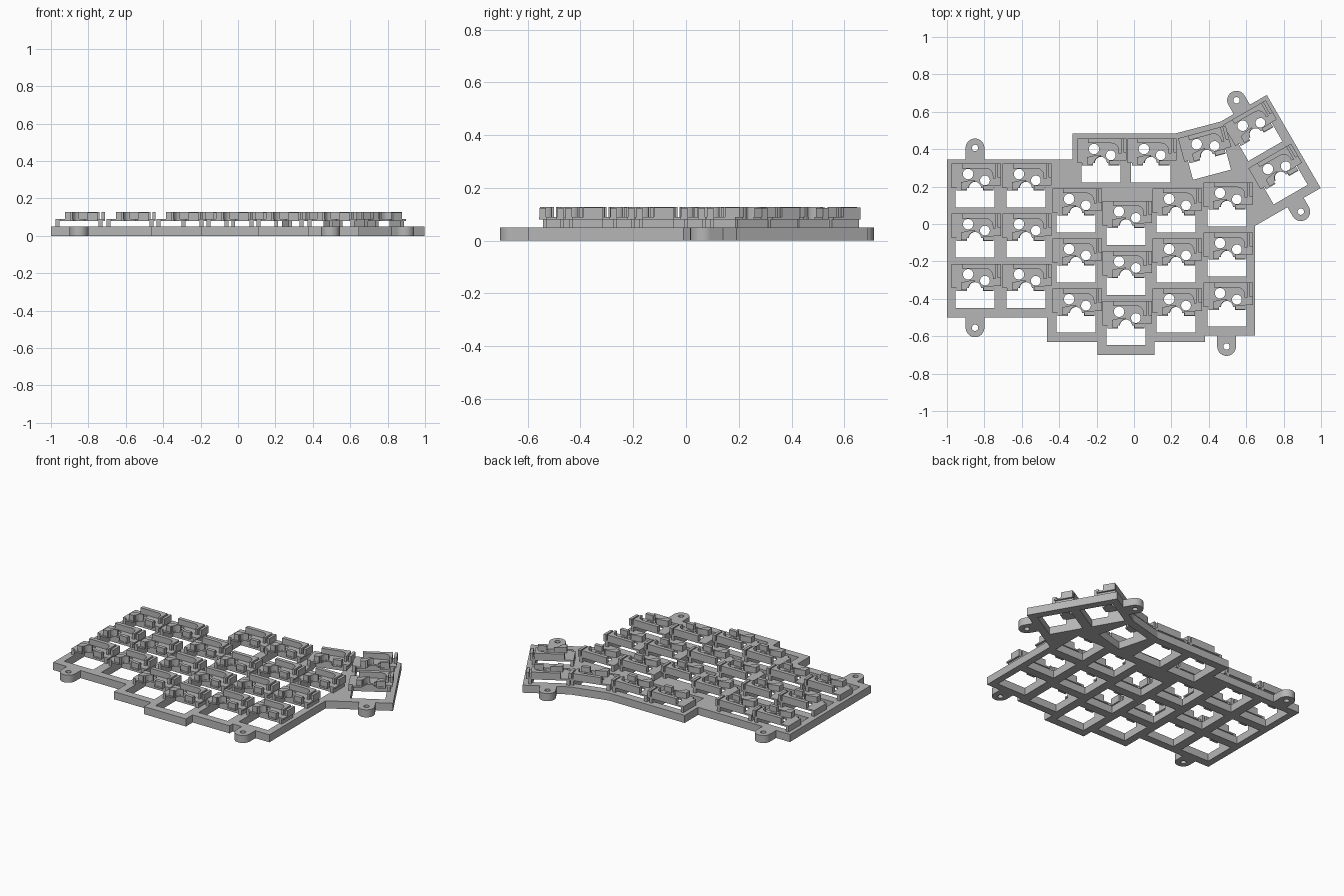
import bpy
from math import sin, cos, pi, radians
from mathutils import Matrix

if "Cube" in bpy.data.objects:
    bpy.data.objects.remove(bpy.data.objects["Cube"])

grey = bpy.data.materials.new("printed grey")
grey.use_nodes = True
GREY = (0.47, 0.47, 0.47, 1)
grey.diffuse_color = GREY
grey.node_tree.nodes["Principled BSDF"].inputs["Base Color"].default_value = GREY


def arc(x, y, r, start=0, end=360, n=24):
    steps = n if end - start == 360 else n + 1
    return [(x + r * cos(radians(start + (end - start) * i / n)),
             y + r * sin(radians(start + (end - start) * i / n))) for i in range(steps)]


def rect(x0, x1, y0, y1):
    return [(x0, y0), (x1, y0), (x1, y1), (x0, y1)]


def slab_mesh(name, loops, z0, z1):
    """Extrude a flat outline; inner loops become holes."""
    curve = bpy.data.curves.new(name, 'CURVE')
    curve.dimensions = '2D'
    curve.fill_mode = 'BOTH'
    curve.extrude = (z1 - z0) / 2
    for pts in loops:
        spline = curve.splines.new('POLY')
        spline.points.add(len(pts) - 1)
        for p, (x, y) in zip(spline.points, pts):
            p.co = (x, y, 0, 1)
        spline.use_cyclic_u = True
    temp = bpy.data.objects.new(name, curve)
    bpy.context.collection.objects.link(temp)
    graph = bpy.context.evaluated_depsgraph_get()
    mesh = bpy.data.meshes.new_from_object(temp.evaluated_get(graph))
    bpy.data.objects.remove(temp)
    bpy.data.curves.remove(curve)
    mesh.name = name
    mesh.transform(Matrix.Translation((0, 0, (z0 + z1) / 2)))
    mesh.materials.clear()
    mesh.materials.append(grey)
    mesh.polygons.foreach_set("use_smooth", [False] * len(mesh.polygons))
    return mesh


def place(name, mesh, x=0, y=0, turn=0):
    obj = bpy.data.objects.new(name, mesh)
    obj.location = (x, y, 0)
    obj.rotation_euler.z = radians(turn)
    bpy.context.collection.objects.link(obj)


# Key positions: staggered columns, two upper keys, angled thumb keys
PITCH = 0.268
columns = [(-0.85, 0.193), (-0.578, 0.193), (-0.31, 0.06),
           (-0.043, -0.007), (0.225, 0.06), (0.497, 0.092)]
keys = [(x, y - PITCH * row, 0) for x, y in columns for row in range(3)]
keys += [(-0.177, 0.327, 0), (0.09, 0.327, 0), (0.39, 0.365, 15),
         (0.65, 0.48, 30), (0.785, 0.248, 30)]


def key_hole(x, y, turn, h=0.105):
    c, s = cos(radians(turn)), sin(radians(turn))
    return [(x + c * u - s * v, y + s * u + c * v) for u, v in rect(-h, h, -h, h)]


# Base plate with square key openings
outline = [(-1, 0.345), (-1, -0.5), (-0.465, -0.5), (-0.465, -0.63), (-0.195, -0.63),
           (-0.195, -0.7), (0.11, -0.7), (0.11, -0.63), (0.38, -0.63), (0.38, -0.597),
           (0.647, -0.597), (0.647, -0.01), (0.998, 0.192), (0.71, 0.69), (0.487, 0.561),
           (0.465, 0.548), (0.225, 0.485), (-0.33, 0.485), (-0.33, 0.345)]
place("base_plate", slab_mesh("base_plate", [outline] + [key_hole(*k) for k in keys], 0, 0.05))

# Rounded screw tabs, each pointing outward from the plate edge
tab = slab_mesh("screw_tab", [arc(0, 0, 0.05, 0, 180) + [(-0.05, -0.062), (0.05, -0.062)],
                              arc(0, 0, 0.017)], 0, 0.05)
for x, y, turn in [(-0.85, 0.407, 0), (-0.85, -0.555, 180), (0.495, -0.655, 180),
                   (0.548, 0.662, 30), (0.892, 0.066, 210)]:
    place("screw_tab", tab, x, y, turn)

# Raised socket deck with pin holes and the notch for the switch stem
deck_outline = ([(-0.125, 0.13), (-0.125, 0.0), (-0.1, 0.0), (-0.1, -0.015), (-0.042, -0.015), (-0.042, 0)]
                + arc(0, 0, 0.032, 180, 0, 12)
                + [(0.042, 0), (0.042, -0.015), (0.1, -0.015), (0.1, 0.012),
                   (0.138, 0.012), (0.138, 0.13)])
deck = slab_mesh("socket_deck", [deck_outline, arc(-0.037, 0.074, 0.028),
                                 arc(0.053, 0.04, 0.026)], 0.08, 0.09)

# Curved rear wall of the socket pocket
rear = slab_mesh("socket_rear_wall", [
    [(-0.07, 0.13), (-0.07, 0.105)] + arc(0.055, 0.065, 0.04, 90, 0, 8)
    + [(0.095, 0.05), (0.11, 0.05), (0.11, 0.13)]], 0.09, 0.128)

# Front walls, clip post and side legs
front_left = slab_mesh("socket_front_wall", [
    [(-0.075, 0.03), (-0.075, -0.01), (-0.042, -0.01), (-0.042, 0)]
    + arc(0, 0, 0.034, 180, 90, 6) + [(0, 0.042), (-0.03, 0.04)]], 0.09, 0.128)
front_right = slab_mesh("socket_front_block", [rect(0.045, 0.1, -0.012, 0.012)], 0.09, 0.124)
post = slab_mesh("clip_post", [rect(0.12, 0.138, 0.055, 0.13)], 0.09, 0.126)
left_leg = slab_mesh("left_leg", [rect(-0.125, -0.105, 0, 0.13)], 0.05, 0.08)
right_leg = slab_mesh("right_leg", [rect(0.105, 0.125, 0.012, 0.13)], 0.05, 0.08)

for x, y, turn in keys:
    for part in (deck, rear, front_left, front_right, post, left_leg, right_leg):
        place(part.name, part, x, y, turn)
